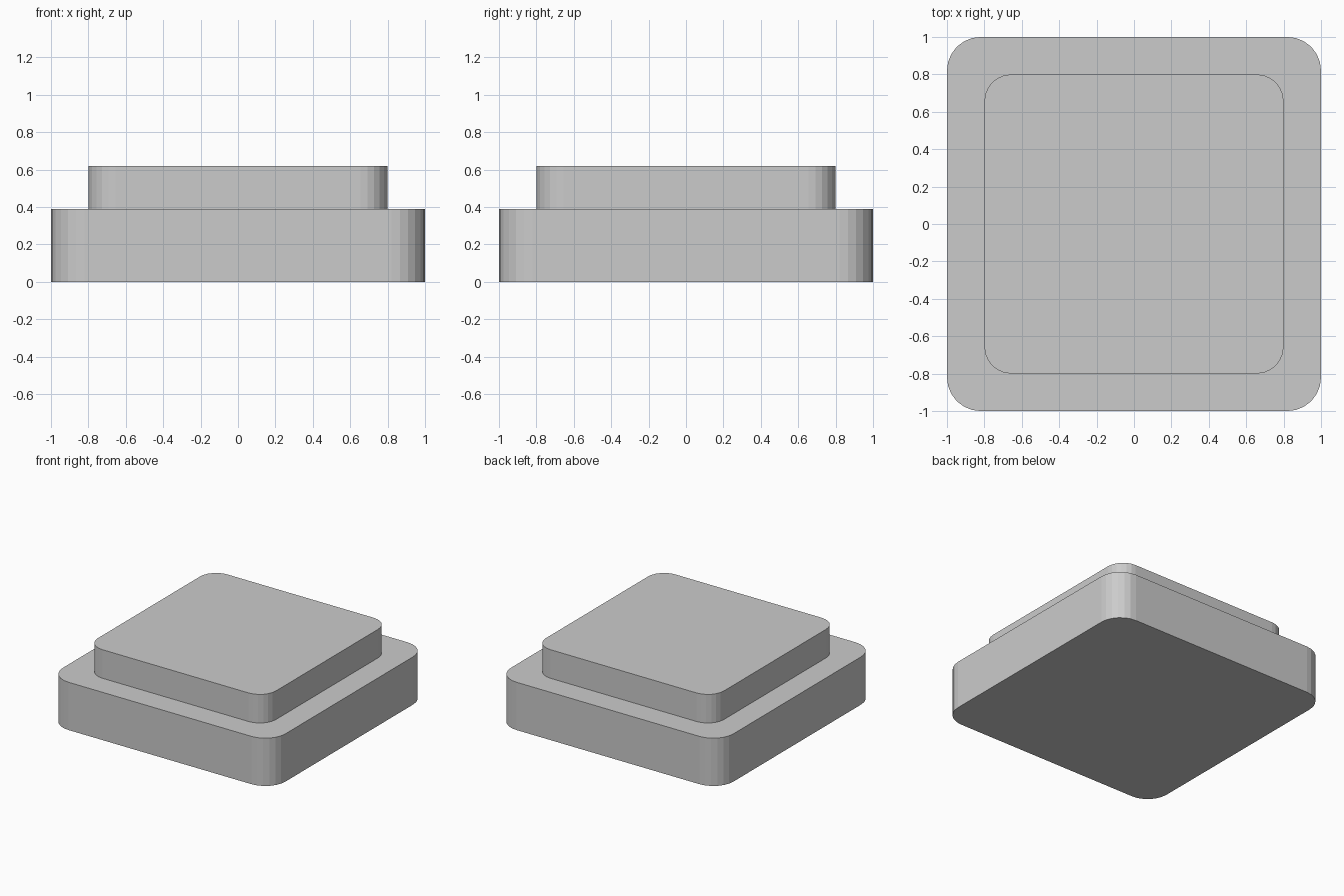
import bpy, bmesh
from math import cos, sin, pi

if "Cube" in bpy.data.objects:
    bpy.data.objects.remove(bpy.data.objects["Cube"])


def rounded_slab(name, half, radius, z0, z1, steps=6):
    """Square slab with rounded vertical corners and crisp flat facets."""
    bm = bmesh.new()
    c = half - radius
    ring = []
    for q, (sx, sy) in enumerate([(1, 1), (-1, 1), (-1, -1), (1, -1)]):
        for i in range(steps + 1):
            a = (q + i / steps) * pi / 2
            ring.append(bm.verts.new((sx * c + radius * cos(a),
                                      sy * c + radius * sin(a), z0)))
    bottom = bm.faces.new(ring)
    top = bmesh.ops.extrude_face_region(bm, geom=[bottom], use_keep_orig=True)
    verts = [g for g in top["geom"] if isinstance(g, bmesh.types.BMVert)]
    bmesh.ops.translate(bm, verts=verts, vec=(0, 0, z1 - z0))
    bmesh.ops.recalc_face_normals(bm, faces=bm.faces[:])
    mesh = bpy.data.meshes.new(name)
    bm.to_mesh(mesh)
    bm.free()
    obj = bpy.data.objects.new(name, mesh)
    bpy.context.collection.objects.link(obj)
    return obj


# Wide lower slab
rounded_slab("lower_slab", 1.0, 0.18, 0.0, 0.388)
# Smaller raised slab on top
rounded_slab("upper_slab", 0.8, 0.144, 0.388, 0.62)
